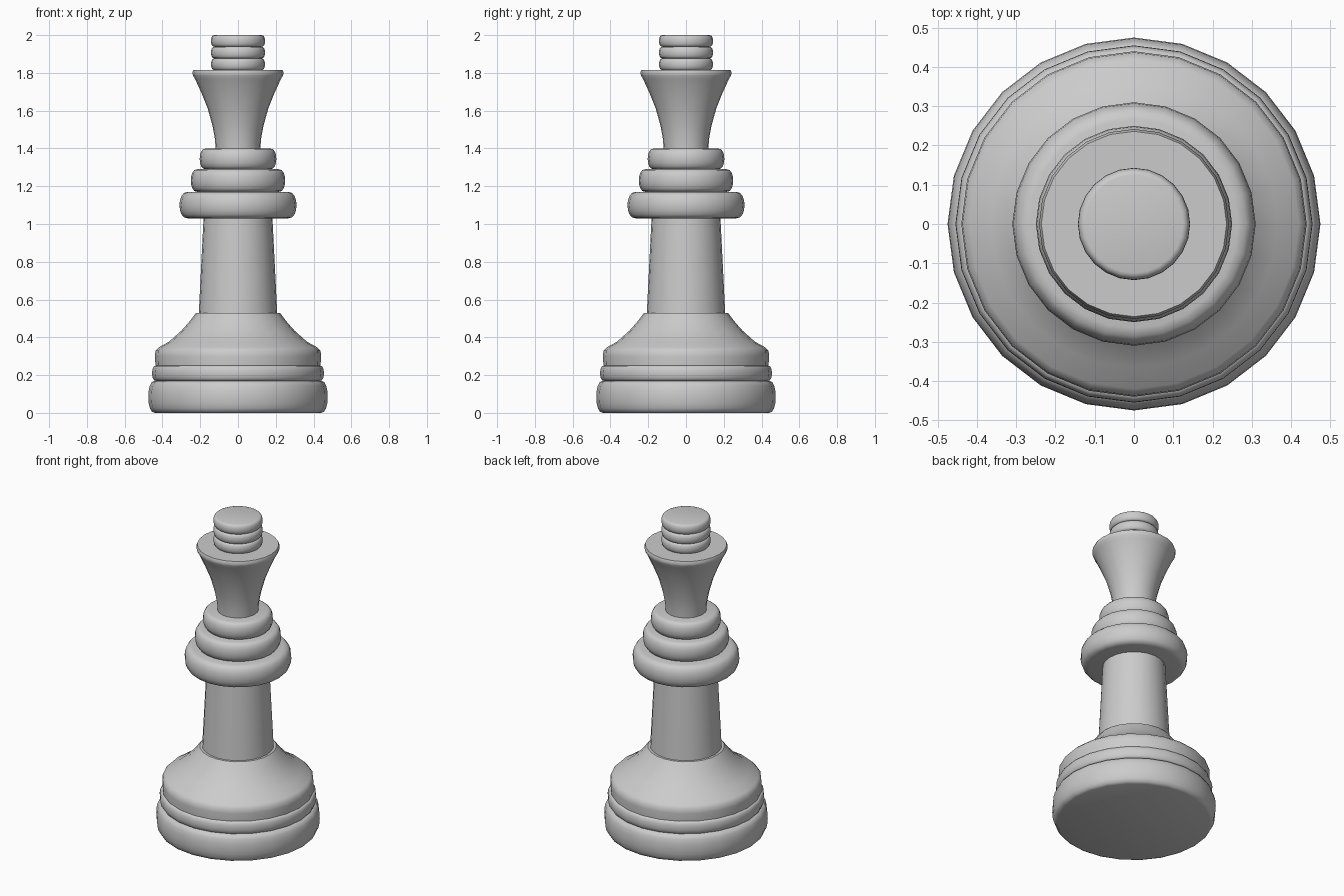
import bpy
import math

SIDES = 24

cube = bpy.data.objects.get("Cube")
if cube:
    bpy.data.objects.remove(cube, do_unlink=True)

grey = bpy.data.materials.new("plain_grey")
grey.use_nodes = True
grey.diffuse_color = (0.6, 0.6, 0.6, 1)
grey.node_tree.nodes["Principled BSDF"].inputs["Base Color"].default_value = (0.6, 0.6, 0.6, 1)


def lathe(name, profile):
    """Turn a (radius, height) profile, bottom to top, into a capped solid."""
    verts, faces = [], []
    for r, z in profile:
        for i in range(SIDES):
            a = math.tau * i / SIDES
            verts.append((r * math.cos(a), r * math.sin(a), z))
    for k in range(len(profile) - 1):
        for i in range(SIDES):
            j = (i + 1) % SIDES
            a, b = k * SIDES, (k + 1) * SIDES
            faces.append((a + i, a + j, b + j, b + i))
    last = (len(profile) - 1) * SIDES
    faces.append(tuple(reversed(range(SIDES))))
    faces.append(tuple(range(last, last + SIDES)))
    mesh = bpy.data.meshes.new(name)
    mesh.from_pydata(verts, [], faces)
    mesh.materials.append(grey)
    obj = bpy.data.objects.new(name, mesh)
    bpy.context.collection.objects.link(obj)
    bpy.ops.object.select_all(action="DESELECT")
    obj.select_set(True)
    bpy.context.view_layer.objects.active = obj
    bpy.ops.object.shade_smooth_by_angle(angle=math.radians(40))
    return obj


def ring(name, z0, z1, inner, outer, steps=8):
    """A turned bead whose side bulges from inner to outer radius."""
    points = []
    for k in range(steps + 1):
        t = math.pi * k / steps
        r = inner + (outer - inner) * math.sin(t) ** 0.8
        points.append((r, (z0 + z1) / 2 - (z1 - z0) / 2 * math.cos(t)))
    return lathe(name, points)


# Stepped foot
ring("base", 0, 0.17, 0.44, 0.475)
ring("base_ring", 0.17, 0.25, 0.435, 0.455)
lathe("base_shoulder", [(0.437, 0.25), (0.44, 0.30), (0.437, 0.33), (0.42, 0.347),
                        (0.365, 0.377), (0.30, 0.435), (0.26, 0.48), (0.222, 0.53)])

# Tapered stem
lathe("stem", [(0.208, 0.52), (0.182, 1.04)])

# Collar of three beads
ring("collar_lower", 1.03, 1.17, 0.265, 0.31)
ring("collar_middle", 1.17, 1.29, 0.215, 0.25)
ring("collar_upper", 1.29, 1.40, 0.17, 0.203)

# Flared head with a rounded rim
lathe("head", [(0.118, 1.39), (0.122, 1.45), (0.135, 1.52), (0.16, 1.61), (0.192, 1.69),
               (0.226, 1.765), (0.238, 1.785), (0.242, 1.80), (0.236, 1.815)])

# Stacked finial
for i, part in enumerate(("lower", "middle", "upper")):
    ring("finial_" + part, 1.815 + i * 0.0617, 1.8767 + i * 0.0617, 0.125, 0.143)
